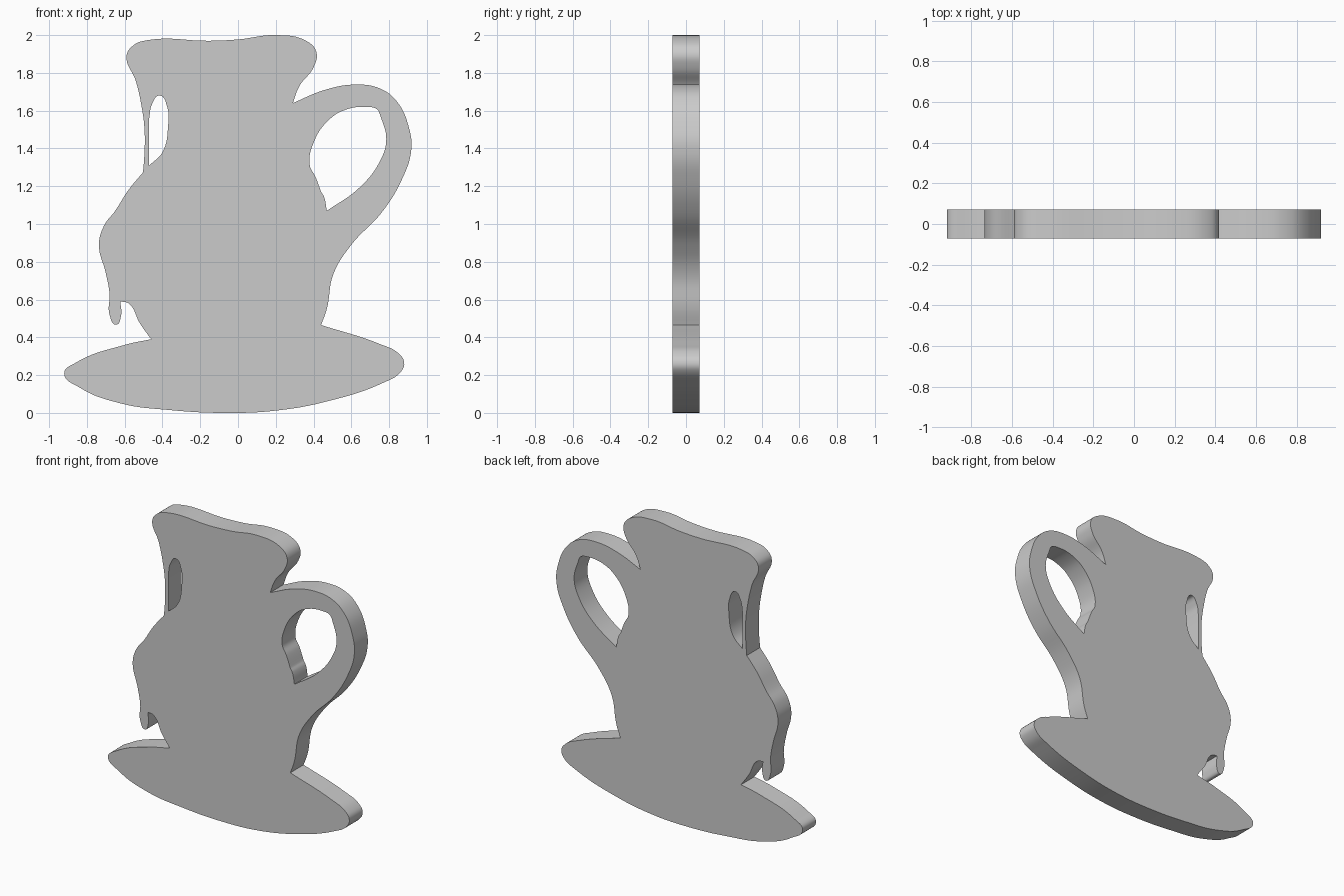
import bpy, bmesh
from math import radians
from mathutils import Matrix

if "Cube" in bpy.data.objects:
    bpy.data.objects.remove(bpy.data.objects["Cube"])

HALF_DEPTH = 0.071

# Each run is a smooth stretch of outline (x, z) that starts at a sharp corner.
rim = [(.29, 1.64), (.325, 1.73), (.40, 1.83), (.415, 1.91), (.36, 1.97), (.20, 2.0),
       (0, 1.977), (-.15, 1.97), (-.48, 1.973), (-.555, 1.945), (-.59, 1.89),
       (-.542, 1.76), (-.51, 1.62), (-.495, 1.50), (-.496, 1.36)]
belly = [(-.503, 1.273), (-.58, 1.18), (-.65, 1.07), (-.71, .99), (-.736, .89),
         (-.70, .74), (-.68, .63), (-.68, .52), (-.645, .467), (-.62, .51)]
foot = [(-.623, .59), (-.58, .58), (-.52, .475)]
saucer = [(-.46, .39), (-.60, .36), (-.86, .265), (-.92, .21), (-.84, .135),
          (-.62, .05), (-.36, .015), (-.07, 0), (.20, .012), (.48, .063), (.77, .16),
          (.86, .215), (.88, .265), (.85, .315), (.75, .365)]
handle = [(.44, .465), (.47, .55), (.505, .735), (.60, .89), (.76, 1.06), (.865, 1.23),
          (.917, 1.39), (.905, 1.51), (.84, 1.65), (.75, 1.718), (.62, 1.738), (.46, 1.71)]

# Openings
handle_gap = [[(.47, 1.07), (.455, 1.145)], [(.44, 1.17), (.41, 1.25), (.38, 1.31),
              (.40, 1.43), (.48, 1.55), (.57, 1.605), (.68, 1.62), (.735, 1.608)],
              [(.75, 1.585), (.785, 1.45), (.75, 1.33), (.64, 1.19)]]
neck_slot = [[(-.47, 1.31), (-.40, 1.38), (-.37, 1.52), (-.375, 1.62), (-.415, 1.68),
              (-.455, 1.635)], [(-.47, 1.56)]]


def add_loop(curve, runs):
    """Closed Bezier loop: rounded along each run, sharp where runs meet."""
    pts = [(p, i == 0) for run in runs for i, p in enumerate(run)]
    spline = curve.splines.new('BEZIER')
    spline.bezier_points.add(len(pts) - 1)
    spline.use_cyclic_u = True
    spline.resolution_u = 8
    for bp, ((x, z), corner) in zip(spline.bezier_points, pts):
        bp.co = (x, z, 0)
        bp.handle_left_type = bp.handle_right_type = 'VECTOR' if corner else 'AUTO'


# Filled, extruded pitcher-on-saucer silhouette
curve = bpy.data.curves.new("pitcher_plaque", 'CURVE')
curve.dimensions = '2D'
curve.fill_mode = 'BOTH'
curve.extrude = HALF_DEPTH
for runs in ([rim, belly, foot, saucer, handle], handle_gap, neck_slot):
    add_loop(curve, runs)
plaque = bpy.data.objects.new("pitcher_plaque", curve)
bpy.context.collection.objects.link(plaque)
bpy.context.view_layer.objects.active = plaque
plaque.select_set(True)
bpy.ops.object.convert(target='MESH')
plaque = bpy.context.object

# Stand it upright and weld the caps to the walls
bm = bmesh.new()
bm.from_mesh(plaque.data)
bm.transform(Matrix.Rotation(radians(90), 4, 'X'))
bmesh.ops.remove_doubles(bm, verts=bm.verts, dist=1e-4)
bmesh.ops.recalc_face_normals(bm, faces=bm.faces)
bm.to_mesh(plaque.data)
bm.free()
bpy.ops.object.shade_smooth_by_angle(angle=radians(30))
